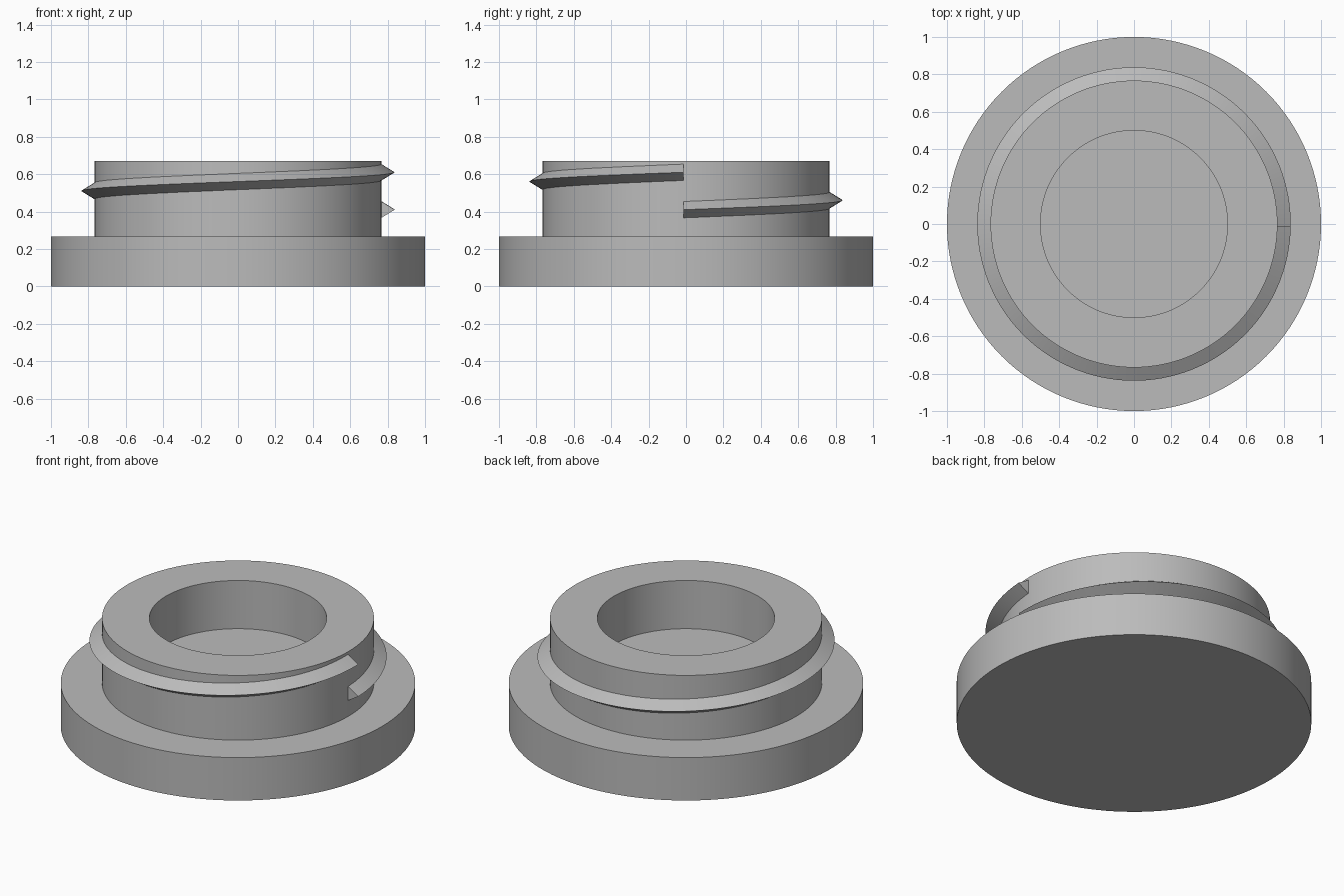
import bpy
import bmesh
from math import cos, sin, pi, radians

cube = bpy.data.objects.get("Cube")
if cube:
    bpy.data.objects.remove(cube, do_unlink=True)

SEGMENTS = 128

grey = bpy.data.materials.new("plain_grey")
grey.use_nodes = True
colour = (0.5, 0.5, 0.5, 1)
grey.diffuse_color = colour
grey.node_tree.nodes["Principled BSDF"].inputs["Base Color"].default_value = colour


def finish(name, bm):
    """Turn a bmesh into a shaded object with crisp edges."""
    bmesh.ops.remove_doubles(bm, verts=bm.verts, dist=1e-5)
    bmesh.ops.recalc_face_normals(bm, faces=bm.faces)
    mesh = bpy.data.meshes.new(name)
    bm.to_mesh(mesh)
    bm.free()
    mesh.materials.append(grey)
    obj = bpy.data.objects.new(name, mesh)
    bpy.context.collection.objects.link(obj)
    bpy.ops.object.select_all(action="DESELECT")
    obj.select_set(True)
    bpy.context.view_layer.objects.active = obj
    bpy.ops.object.shade_smooth_by_angle(angle=radians(30))
    return obj


def lathe(name, profile):
    """Spin a radius/height profile around the z axis."""
    bm = bmesh.new()
    verts = [bm.verts.new((r, 0, z)) for r, z in profile]
    edges = [bm.edges.new(pair) for pair in zip(verts, verts[1:])]
    bmesh.ops.spin(bm, geom=verts + edges, cent=(0, 0, 0), axis=(0, 0, 1),
                   angle=2 * pi, steps=SEGMENTS, use_duplicate=False)
    return finish(name, bm)


def thread(name, section, start, z_start, pitch):
    """Sweep a closed section along one helical turn and cap its ends."""
    bm = bmesh.new()
    rings = []
    for i in range(SEGMENTS + 1):
        t = i / SEGMENTS
        a = start + 2 * pi * t
        rings.append([bm.verts.new((r * cos(a), r * sin(a), z_start + pitch * t + dz))
                      for r, dz in section])
    n = len(section)
    for low, high in zip(rings, rings[1:]):
        for j in range(n):
            k = (j + 1) % n
            bm.faces.new((low[j], low[k], high[k], high[j]))
    bm.faces.new(rings[0])
    bm.faces.new(rings[-1])
    return finish(name, bm)


# Wide flange, neck and blind bore in one turned solid
lathe("stopper_body", [(0, 0), (1, 0), (1, 0.267), (0.767, 0.267),
                       (0.767, 0.67), (0.5, 0.67), (0.5, 0.37), (0, 0.37)])

# Single turn of V-shaped screw thread, its root sunk slightly into the neck
thread("screw_thread", [(0.755, -0.051), (0.838, 0), (0.755, 0.051)],
       start=radians(-1), z_start=0.41, pitch=0.2)
